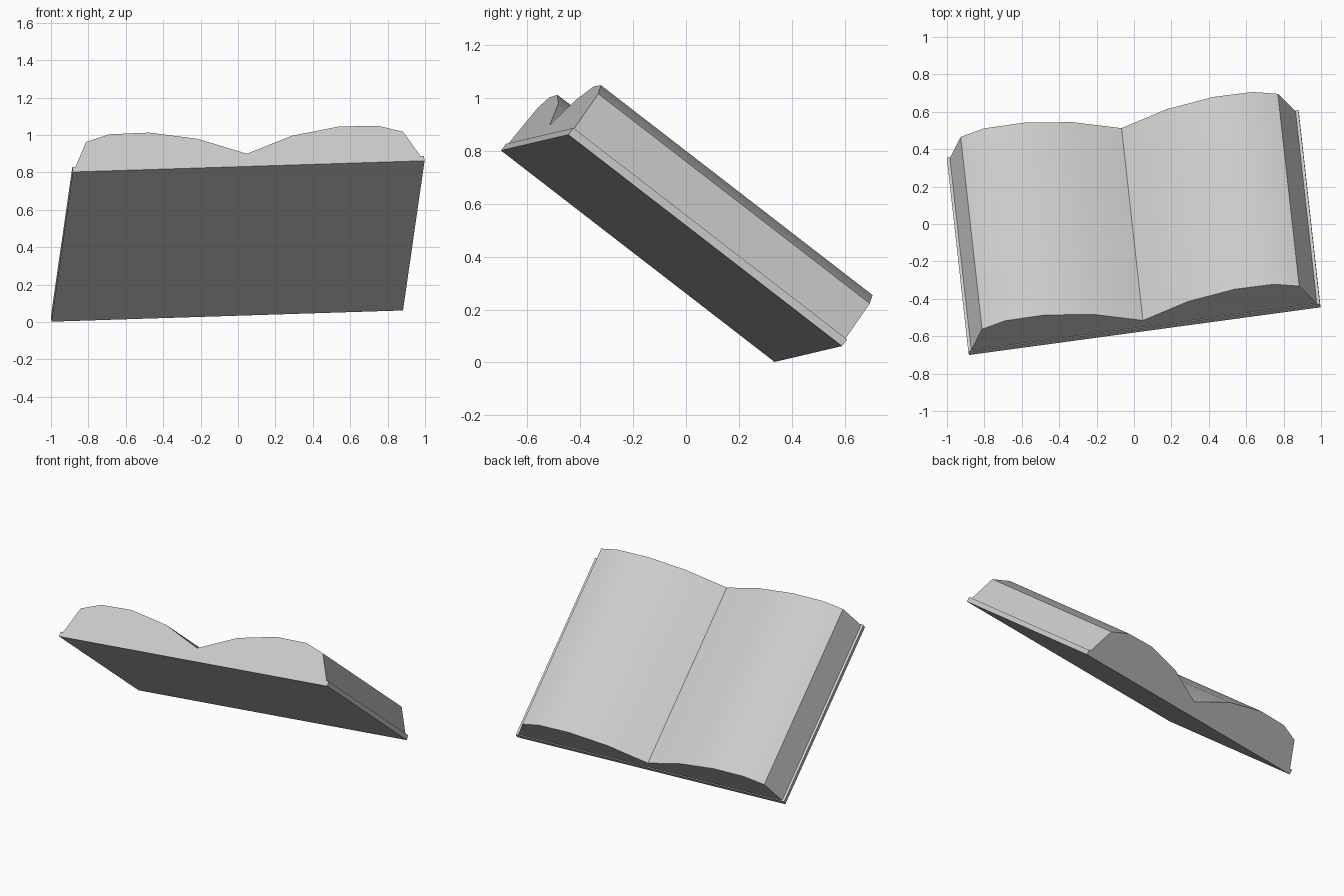
import bpy, bmesh, math
from mathutils import Matrix, Vector

if "Cube" in bpy.data.objects:
    bpy.data.objects.remove(bpy.data.objects["Cube"])

# Tilted frame of the book: across, along the spine, out of the pages
u = Vector((0.9905, 0.1344, 0.0316)).normalized()
n = u.cross(Vector((-0.0913, 0.7876, -0.609))).normalized()
v = n.cross(u)
frame = Matrix((u, v, n)).transposed().to_4x4()
frame.translation = (0, -0.055, 0.432)


def extrude_profile(name, profile, half_length):
    """Extrude an (across, height) outline along the spine direction."""
    bm = bmesh.new()
    face = bm.faces.new([bm.verts.new((x, -half_length, z)) for x, z in profile])
    ext = bmesh.ops.extrude_face_region(bm, geom=[face])
    verts = [e for e in ext["geom"] if isinstance(e, bmesh.types.BMVert)]
    bmesh.ops.translate(bm, verts=verts, vec=(0, 2 * half_length, 0))
    bmesh.ops.recalc_face_normals(bm, faces=bm.faces)
    mesh = bpy.data.meshes.new(name)
    bm.to_mesh(mesh)
    bm.free()
    obj = bpy.data.objects.new(name, mesh)
    bpy.context.collection.objects.link(obj)
    obj.matrix_world = frame
    return obj


# Flat open cover
W, T = 0.949, 0.032
extrude_profile("cover", [(-W, 0), (W, 0), (W, T), (-W, T)], 0.657)

# Two page blocks meeting at the gutter
half = [(0.255, 0.200), (0.512, 0.252), (0.725, 0.249), (0.856, 0.203), (0.933, T)]
outline = [(-x, z) for x, z in reversed(half)] + [(0, 0.089)] + half
pages = extrude_profile("pages", outline, 0.652)

# Smooth page curves, sharp gutter and ends
bpy.ops.object.select_all(action='DESELECT')
pages.select_set(True)
bpy.context.view_layer.objects.active = pages
bpy.ops.object.shade_smooth_by_angle(angle=math.radians(30))
